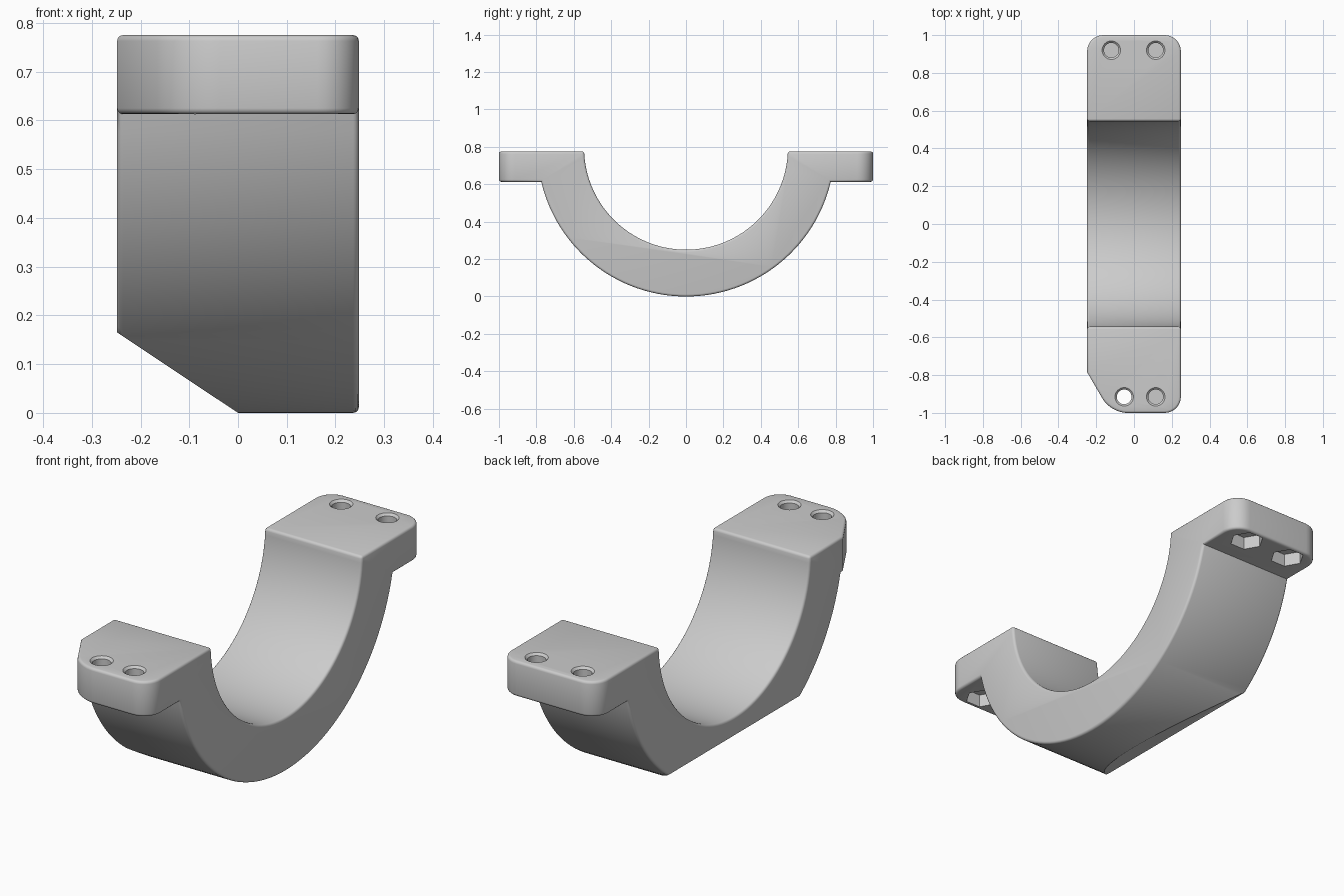
import bpy, bmesh
from math import sin, cos, asin, pi, radians
from mathutils import Matrix, Vector

cube = bpy.data.objects.get("Cube")
if cube:
    bpy.data.objects.remove(cube)

HALF, TOP, STEP = 0.248, 0.775, 0.613    # half width, flange top, flange underside
CENTRE, OUTER, INNER = 0.795, 0.795, 0.545

grey = bpy.data.materials.new("plain grey")
grey.use_nodes = True
colour = (0.6, 0.6, 0.6, 1)
grey.diffuse_color = colour
grey.node_tree.nodes["Principled BSDF"].inputs["Base Color"].default_value = colour


def arc(radius, height, steps):
    """Lower arc from the -y side to the +y side, ending at the given height."""
    dip = asin((CENTRE - height) / radius)
    angles = [pi + dip + (pi - 2 * dip) * i / steps for i in range(steps + 1)]
    return [(radius * cos(a), CENTRE + radius * sin(a)) for a in angles]


def cut(bm, point, normal):
    """Slice off everything on the normal's side and close the gap."""
    res = bmesh.ops.bisect_plane(bm, geom=bm.verts[:] + bm.edges[:] + bm.faces[:],
                                 plane_co=point, plane_no=normal, clear_outer=True)
    edges = [e for e in res["geom_cut"] if isinstance(e, bmesh.types.BMEdge)]
    bmesh.ops.edgeloop_fill(bm, edges=edges)
    bmesh.ops.recalc_face_normals(bm, faces=bm.faces[:])


def round_edges(bm, edges, size, segments):
    bmesh.ops.bevel(bm, geom=edges, offset=size, offset_type='OFFSET',
                    segments=segments, profile=0.5, affect='EDGES', clamp_overlap=False)


# Half-ring with two flanges, extruded across the width
bm = bmesh.new()
outline = ([(-1, TOP), (-1, STEP)] + arc(OUTER, STEP, 56)
           + [(1, STEP), (1, TOP)] + arc(INNER, TOP, 56)[::-1])
face = bm.faces.new([bm.verts.new((-HALF, y, z)) for y, z in outline])
side = bmesh.ops.extrude_face_region(bm, geom=[face])["geom"]
bmesh.ops.translate(bm, verts=[v for v in side if isinstance(v, bmesh.types.BMVert)],
                    vec=(2 * HALF, 0, 0))
bmesh.ops.recalc_face_normals(bm, faces=bm.faces[:])

# Slanted corner on the front flange
cut(bm, (-HALF, -0.785, 0), (-0.215, -0.125, 0))

# Rounded flange corners
corners = [e for e in bm.edges
           if all(abs(v.co.y) > 0.99 for v in e.verts)
           and abs(e.verts[0].co.z - e.verts[1].co.z) > 0.1]
round_edges(bm, corners, 0.085, 8)

# Small rounding on the outside edges
sharp = [e for e in bm.edges if e.is_manifold and e.calc_face_angle_signed() > 0.6]
round_edges(bm, sharp, 0.012, 3)

# Slanted cut under the ring
cut(bm, (-HALF, 0, 0.165), (-0.165, 0, -HALF))

mesh = bpy.data.meshes.new("bearing_cap")
bm.to_mesh(mesh)
bm.free()
cap = bpy.data.objects.new("bearing_cap", mesh)
bpy.context.collection.objects.link(cap)
mesh.materials.append(grey)


def carve(x, y, low, high, r_low, r_high, sides):
    """Subtract an upright prism or cone from the cap."""
    tool = bmesh.new()
    place = Matrix.Translation((x, y, (low + high) / 2)) @ Matrix.Rotation(radians(90), 4, 'Z')
    bmesh.ops.create_cone(tool, cap_ends=True, segments=sides, radius1=r_low,
                          radius2=r_high, depth=high - low, matrix=place)
    data = bpy.data.meshes.new("cutter")
    tool.to_mesh(data)
    tool.free()
    data.materials.append(grey)
    cutter = bpy.data.objects.new("cutter", data)
    cutter.hide_render = True
    bpy.context.collection.objects.link(cutter)
    mod = cap.modifiers.new("carve", 'BOOLEAN')
    mod.operation, mod.solver, mod.object = 'DIFFERENCE', 'EXACT', cutter
    bpy.ops.object.modifier_apply(modifier=mod.name)
    bpy.data.objects.remove(cutter)


# Bolt holes with eased rims above and hexagonal nut pockets below
bpy.context.view_layer.objects.active = cap
cap.select_set(True)
for x, y in [(-0.12, 0.92), (0.115, 0.92), (-0.052, -0.915), (0.115, -0.915)]:
    carve(x, y, 0.5, 0.9, 0.039, 0.039, 32)
    carve(x, y, TOP - 0.012, TOP + 0.012, 0.037, 0.061, 32)
    carve(x, y, 0.5, STEP + 0.06, 0.075, 0.075, 6)

bpy.ops.object.shade_smooth_by_angle(angle=radians(32))
